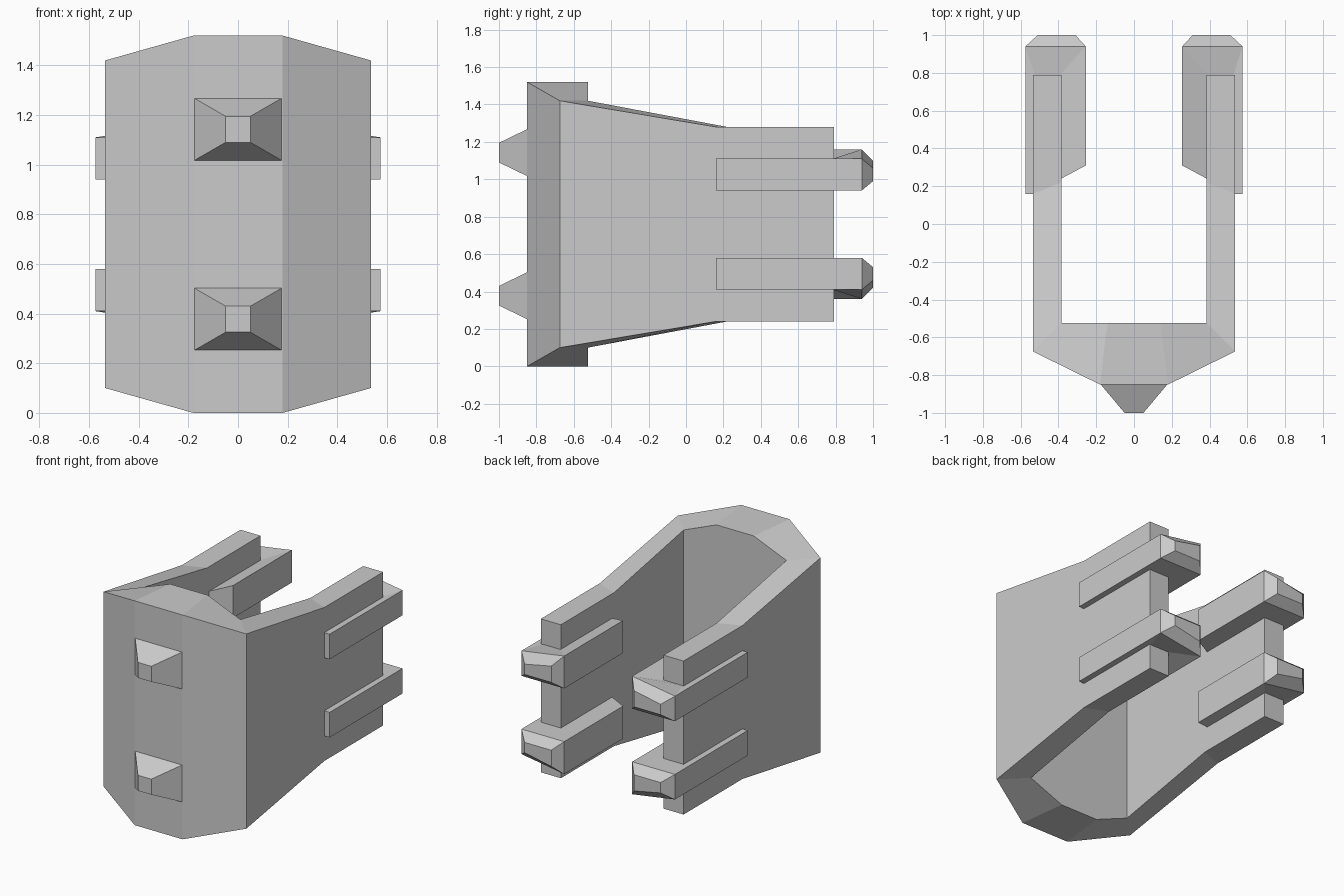
import bpy
import bmesh

MID_Z = 0.76  # the model is mirrored above and below this height

old = bpy.data.objects.get("Cube")
if old:
    bpy.data.objects.remove(old, do_unlink=True)

grey = bpy.data.materials.new("light_grey")
grey.use_nodes = True
grey.diffuse_color = (0.6, 0.6, 0.6, 1)
grey.node_tree.nodes["Principled BSDF"].inputs["Base Color"].default_value = (0.6, 0.6, 0.6, 1)


def build(name, verts, faces):
    """Make a flat-shaded object with outward normals."""
    bm = bmesh.new()
    vs = [bm.verts.new(v) for v in verts]
    for f in faces:
        bm.faces.new([vs[i] for i in f])
    bmesh.ops.recalc_face_normals(bm, faces=bm.faces)
    mesh = bpy.data.meshes.new(name)
    bm.to_mesh(mesh)
    bm.free()
    mesh.materials.append(grey)
    obj = bpy.data.objects.new(name, mesh)
    bpy.context.collection.objects.link(obj)
    return obj


def ring_faces(a, b, n=4):
    """Quads joining two rings of n vertices starting at a and b."""
    return [(a + i, a + (i + 1) % n, b + (i + 1) % n, b + i) for i in range(n)]


# U-shaped shell: outer point, inner point and half height along one arm
arm = [((0.18, -0.85), (0.14, -0.525), 0.76),
       ((0.535, -0.675), (0.385, -0.525), 0.66),
       ((0.535, 0.16), (0.385, 0.22), 0.52),
       ((0.535, 0.79), (0.385, 0.79), 0.52)]
flipped = [((-o[0], o[1]), (-i[0], i[1]), h) for o, i, h in reversed(arm)]
verts, faces = [], []
for outer, inner, half in flipped + arm:
    for (x, y), side in ((outer, -1), (outer, 1), (inner, 1), (inner, -1)):
        verts.append((x, y, MID_Z + side * half))
sections = len(verts) // 4
for s in range(sections - 1):
    faces += ring_faces(4 * s, 4 * s + 4)
last = 4 * (sections - 1)
faces += [(0, 1, 2, 3), tuple(range(last, last + 4))]
build("u_shell", verts, faces)


# Tapered studs on the front
def stud(name, side):
    def ring(half_x, y, low, high):
        return [(x, y, MID_Z + side * z) for x, z in
                ((-half_x, low), (half_x, low), (half_x, high), (-half_x, high))]
    verts = ring(0.18, -0.845, 0.255, 0.51) + ring(0.05, -1.0, 0.33, 0.435)
    build(name, verts, ring_faces(0, 4) + [(0, 1, 2, 3), (4, 5, 6, 7)])


# Clips wrapping the arm ends, with a chamfered tip
def clip(name, side_x, side_z):
    plan = [(0.525, 0.16), (0.575, 0.16), (0.575, 0.94), (0.255, 0.94),
            (0.255, 0.31), (0.395, 0.235), (0.395, 0.785), (0.525, 0.785)]
    low = [(x, y, 0.18) for x, y in plan]
    high = [(x, y, 0.40 if x < 0.3 else 0.35) for x, y in plan]
    tip = [(0.51, 1, 0.23), (0.31, 1, 0.23), (0.31, 1, 0.34), (0.51, 1, 0.30)]
    verts = [(side_x * x, y, MID_Z + side_z * z) for x, y, z in low + high + tip]
    faces = [f for f in ring_faces(0, 8, 8) if f[0] != 2]
    for base in (0, 8):
        for quad in ((0, 1, 2, 7), (7, 2, 3, 6), (6, 3, 4, 5)):
            faces.append(tuple(base + i for i in quad))
    end = (2, 3, 11, 10)
    faces += [(end[i], end[(i + 1) % 4], 16 + (i + 1) % 4, 16 + i) for i in range(4)]
    faces.append((16, 17, 18, 19))
    build(name, verts, faces)


for level, side_z in (("upper", 1), ("lower", -1)):
    stud(level + "_front_stud", side_z)
    for hand, side_x in (("left", 1), ("right", -1)):
        clip(level + "_" + hand + "_clip", side_x, side_z)
